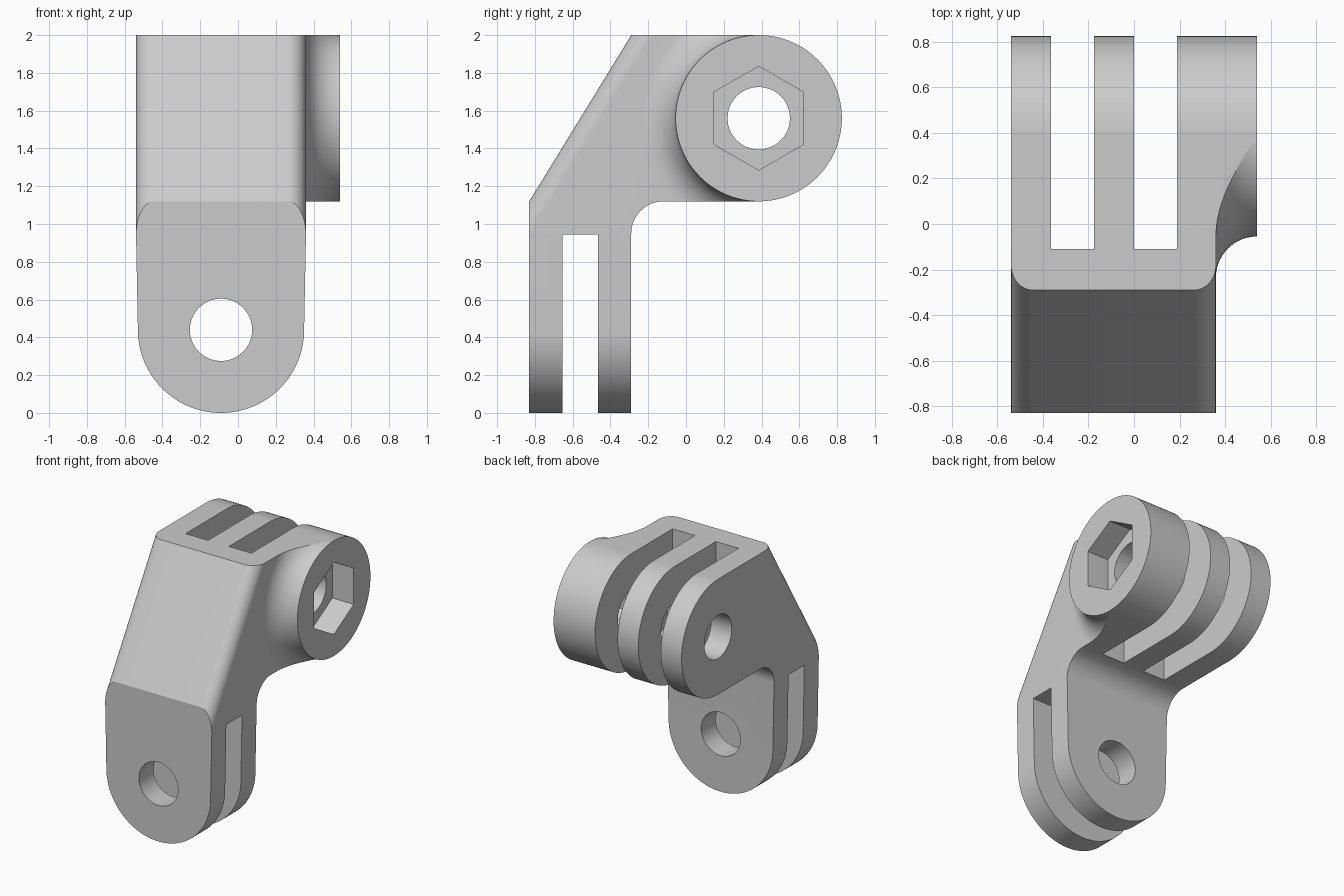
import bpy, bmesh
from math import sin, cos, pi, radians

if "Cube" in bpy.data.objects:
    bpy.data.objects.remove(bpy.data.objects["Cube"], do_unlink=True)

grey = bpy.data.materials.new("plain grey")
grey.use_nodes = True
grey.diffuse_color = (0.6, 0.6, 0.6, 1)
grey.node_tree.nodes["Principled BSDF"].inputs["Base Color"].default_value = (0.6, 0.6, 0.6, 1)


def arc(cx, cy, rx, ry, start, end, steps):
    """Points on an elliptical arc, angles in degrees."""
    angles = [radians(start + (end - start) * i / steps) for i in range(steps + 1)]
    return [(cx + rx * cos(a), cy + ry * sin(a)) for a in angles]


def loft(name, rings):
    """Closed solid through a list of equal rings."""
    bm = bmesh.new()
    loops = [[bm.verts.new(p) for p in ring] for ring in rings]
    n = len(loops[0])
    for a, b in zip(loops, loops[1:]):
        for i in range(n):
            j = (i + 1) % n
            bm.faces.new((a[i], a[j], b[j], b[i]))
    bm.faces.new(loops[0][::-1])
    bm.faces.new(loops[-1])
    bmesh.ops.recalc_face_normals(bm, faces=bm.faces[:])
    mesh = bpy.data.meshes.new(name)
    bm.to_mesh(mesh)
    bm.free()
    mesh.materials.append(grey)
    obj = bpy.data.objects.new(name, mesh)
    bpy.context.collection.objects.link(obj)
    return obj


def prism(name, pts, axis, lo, hi):
    """Extrude a 2D outline along x (y,z points) or y (x,z points)."""
    place = (lambda p, d: (d, *p)) if axis == "x" else (lambda p, d: (p[0], d, p[1]))
    return loft(name, [[place(p, d) for p in pts] for d in (lo, hi)])


def box(name, x0, x1, y0, y1, z0, z1):
    return prism(name, [(y0, z0), (y1, z0), (y1, z1), (y0, z1)], "x", x0, x1)


def combine(target, tool, operation):
    mod = target.modifiers.new(operation, "BOOLEAN")
    mod.operation, mod.object, mod.solver = operation, tool, "EXACT"
    bpy.context.view_layer.objects.active = target
    bpy.ops.object.modifier_apply(modifier=mod.name)
    bpy.data.objects.remove(tool, do_unlink=True)


R, HOLE = 0.44, 0.165
LX, LZ = -0.09, 0.44        # lower hinge centre
UY, UZ = 0.385, 1.56        # upper hinge centre
LEFT, RIGHT, END = 0.36, -0.54, 0.54

# Front outline: round foot with slightly tapering sides
foot = arc(LX, LZ, R, R, 180, 360, 64)
bracket = prism("hinge_bracket", foot + [(LEFT, 0.95), (0.5, 1.1), (0.5, 2.2),
                (-0.68, 2.2), (-0.68, 1.1), (RIGHT, 0.95)], "y", -1, 1)

# Rounded edges that follow the sloping front
lean = 0.54 / 0.88
plan = (arc(RIGHT + 0.095, -0.72, 0.095, 0.11, 180, 270, 14)
        + arc(LEFT - 0.095, -0.72, 0.095, 0.11, 270, 360, 14) + [(LEFT, 3), (RIGHT, 3)])
slope = loft("slope_shape", [[(x, y + (z - 1.12) * lean, z) for x, y in plan]
                             for z in (-0.2, 2.3)])
combine(bracket, slope, "INTERSECT")

# Nut boss flaring into the side wall
section = [(0.25, 0.62)] + [(x, UY - y) for x, y in arc(END, -0.235, 0.18, 0.18, 180, 90, 18)]
boss = loft("nut_boss", [[(x, y, z) for y, z in arc(UY, UZ, r, r, 0, 357.5, 143)]
                         for x, r in section])
combine(bracket, boss, "UNION")

# Side outline: sloped front, round hinge end, inner fillet
side = ([(-0.83, -0.1), (-0.83, 1.12), (-0.29, 2.0)] + arc(UY, UZ, R, R, 90, -90, 72)
        + arc(-0.12, 0.95, 0.17, 0.17, 90, 180, 16) + [(-0.29, -0.1)])
combine(bracket, prism("side_shape", side, "x", -1, 1), "INTERSECT")

# Slots between the fingers, pin holes and hexagonal nut pocket
cutters = [
    box("upper_slot_right", -0.365, -0.175, -0.11, 1, 0.9, 2.2),
    box("upper_slot_left", 0.0, 0.19, -0.11, 1, 0.9, 2.2),
    box("lower_slot", -1, 1, -0.655, -0.465, -0.2, 0.945),
    prism("lower_hole", arc(LX, LZ, HOLE, HOLE, 0, 354, 59), "y", -1, 1),
    prism("upper_hole", arc(UY, UZ, HOLE, HOLE, 0, 354, 59), "x", -1, 1),
    prism("nut_pocket", arc(UY, UZ, 0.275, 0.275, 30, 330, 5), "x", 0.36, 0.7),
]
for cutter in cutters:
    combine(bracket, cutter, "DIFFERENCE")

bpy.ops.object.select_all(action="DESELECT")
bracket.select_set(True)
bpy.context.view_layer.objects.active = bracket
bpy.ops.object.shade_smooth_by_angle(angle=radians(25))
